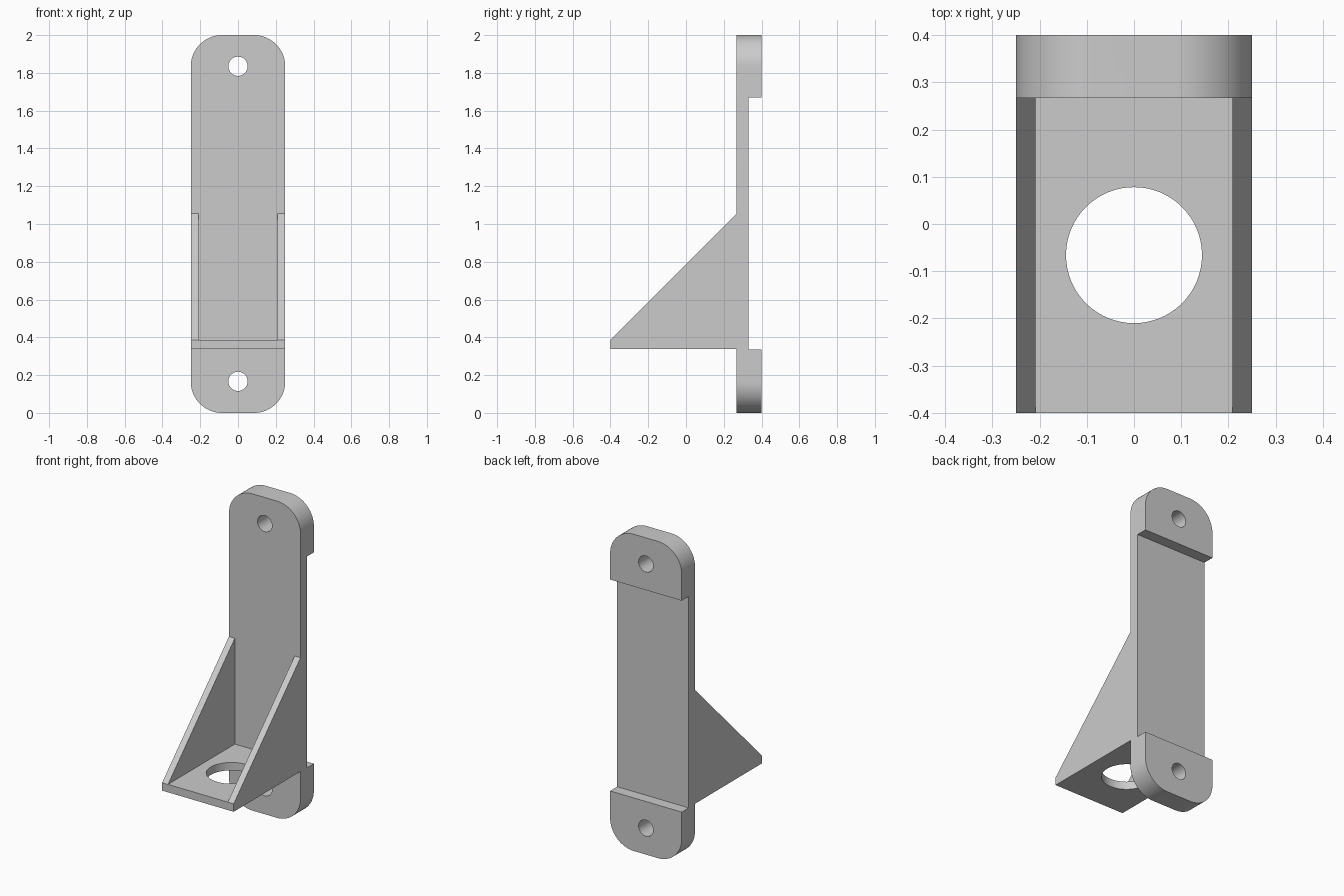
import bpy, bmesh, math
from mathutils import Vector

cube = bpy.data.objects.get("Cube")
if cube:
    bpy.data.objects.remove(cube, do_unlink=True)

grey = bpy.data.materials.new("light grey")
grey.use_nodes = True
grey.diffuse_color = (0.6, 0.6, 0.6, 1)
grey.node_tree.nodes["Principled BSDF"].inputs["Base Color"].default_value = (0.6, 0.6, 0.6, 1)


def prism(name, points, direction):
    """Extrude a closed 3D outline along a direction."""
    bm = bmesh.new()
    face = bm.faces.new([bm.verts.new(p) for p in points])
    top = bmesh.ops.extrude_face_region(bm, geom=[face])["geom"]
    verts = [v for v in top if isinstance(v, bmesh.types.BMVert)]
    bmesh.ops.translate(bm, verts=verts, vec=Vector(direction))
    bmesh.ops.recalc_face_normals(bm, faces=bm.faces)
    mesh = bpy.data.meshes.new(name)
    bm.to_mesh(mesh)
    bm.free()
    mesh.materials.append(grey)
    obj = bpy.data.objects.new(name, mesh)
    bpy.context.collection.objects.link(obj)
    return obj


def arc(cx, cy, r, start, end, steps):
    angles = [math.radians(start + (end - start) * i / steps) for i in range(steps + 1)]
    return [(cx + r * math.cos(a), cy + r * math.sin(a)) for a in angles]


def combine(target, cutter, operation):
    mod = target.modifiers.new(cutter.name, "BOOLEAN")
    mod.object, mod.operation, mod.solver = cutter, operation, "EXACT"
    bpy.context.view_layer.objects.active = target
    bpy.ops.object.modifier_apply(modifier=mod.name)
    bpy.data.objects.remove(cutter, do_unlink=True)


HALF, RADIUS, FRONT, BACK, SHELF = 0.25, 0.165, 0.267, 0.4, 0.387

# Side profile: wall with two thick end pads and the triangular support
side = [(FRONT, 0), (BACK, 0), (BACK, 0.335), (0.33, 0.335), (0.33, 1.67),
        (BACK, 1.67), (BACK, 2), (FRONT, 2), (FRONT, 1.055), (-BACK, SHELF),
        (-BACK, 0.337), (FRONT, 0.337)]
bracket = prism("bracket", [(-HALF, y, z) for y, z in side], (2 * HALF, 0, 0))

# Rounded front outline
c = HALF - RADIUS
outline = []
for i, (cx, cz) in enumerate([(c, 2 - RADIUS), (-c, 2 - RADIUS), (-c, RADIUS), (c, RADIUS)]):
    outline += arc(cx, cz, RADIUS, 90 * i, 90 * i + 90, 16)
combine(bracket, prism("rounded_outline", [(x, -1, z) for x, z in outline], (0, 2, 0)), "INTERSECT")

# Open pocket that leaves a gusset on each side and the shelf below
pocket = [(-0.209, -0.5, SHELF), (0.209, -0.5, SHELF), (0.209, FRONT, SHELF), (-0.209, FRONT, SHELF)]
combine(bracket, prism("pocket", pocket, (0, 0, 0.9)), "DIFFERENCE")

# Screw holes and the round opening in the shelf
for z in (0.167, 1.835):
    ring = arc(0, z, 0.051, 0, 360, 32)[:-1]
    combine(bracket, prism("screw_hole", [(x, 0.2, h) for x, h in ring], (0, 0.4, 0)), "DIFFERENCE")
ring = arc(0, -0.066, 0.144, 0, 360, 64)[:-1]
combine(bracket, prism("shelf_hole", [(x, y, 0.25) for x, y in ring], (0, 0, 0.3)), "DIFFERENCE")

bpy.ops.object.select_all(action="DESELECT")
bracket.select_set(True)
bpy.context.view_layer.objects.active = bracket
bpy.ops.object.shade_smooth_by_angle(angle=math.radians(30))
